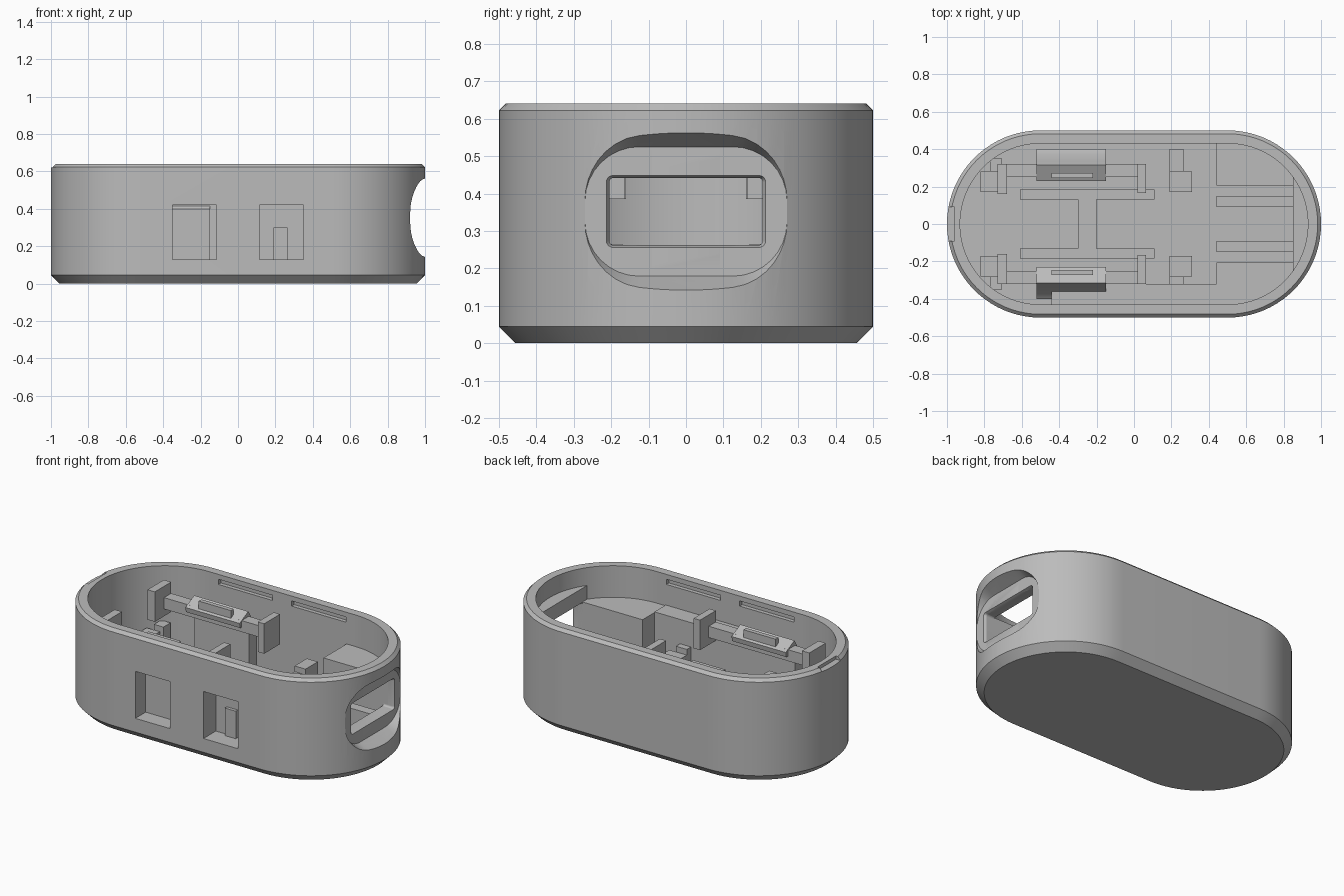
import bpy, bmesh, math

old = bpy.data.objects.get("Cube")
if old:
    bpy.data.objects.remove(old, do_unlink=True)

grey = bpy.data.materials.new("matte_grey")
grey.use_nodes = True
grey.diffuse_color = (0.5, 0.5, 0.5, 1)
grey.node_tree.nodes["Principled BSDF"].inputs["Base Color"].default_value = (0.5, 0.5, 0.5, 1)

FLOOR = 0.07
WALL = 0.07
parts = []


def loft(name, rings, keep=True):
    """Closed solid skinned through rings of equal length."""
    bm = bmesh.new()
    loops = [[bm.verts.new(p) for p in ring] for ring in rings]
    n = len(loops[0])
    for a, b in zip(loops, loops[1:]):
        for i in range(n):
            bm.faces.new((a[i], a[(i + 1) % n], b[(i + 1) % n], b[i]))
    bm.faces.new(loops[0])
    bm.faces.new(loops[-1])
    bmesh.ops.recalc_face_normals(bm, faces=bm.faces)
    mesh = bpy.data.meshes.new(name)
    bm.to_mesh(mesh)
    bm.free()
    mesh.materials.append(grey)
    obj = bpy.data.objects.new(name, mesh)
    bpy.context.scene.collection.objects.link(obj)
    if keep:
        parts.append(obj)
    else:
        obj.hide_render = True
    return obj


def box(name, x, y, z, keep=True):
    rings = [[(x[0], y[0], h), (x[1], y[0], h), (x[1], y[1], h), (x[0], y[1], h)] for h in z]
    return loft(name, rings, keep)


def rounded(hw, hh, r, seg):
    """Rounded rectangle outline as 2D points."""
    pts = []
    for q, (sx, sy) in enumerate([(1, 1), (-1, 1), (-1, -1), (1, -1)]):
        for i in range(seg + 1):
            a = math.pi / 2 * (q + i / seg)
            pts.append((sx * (hw - r) + r * math.cos(a), sy * (hh - r) + r * math.sin(a)))
    return pts


def stadium(inset, z):
    r = 0.5 - inset
    return [(x, y, z) for x, y in rounded(0.5 + r, r + 0.0005, r, 20)]


def end_ring(x, hw, hh, r):
    return [(x, y, 0.352 + z) for y, z in rounded(hw, hh, r, 8)]


def boolean(obj, tool, mode="DIFFERENCE"):
    mod = obj.modifiers.new(mode, "BOOLEAN")
    mod.operation = mode
    mod.solver = "EXACT"
    mod.object = tool
    bpy.context.view_layer.update()
    done = obj.evaluated_get(bpy.context.evaluated_depsgraph_get())
    mesh = bpy.data.meshes.new_from_object(done)
    obj.modifiers.clear()
    obj.data = mesh


# Case shell: chamfered base, wall, rim and cavity in one skin
shell = loft("case_shell", [stadium(0.045, 0), stadium(0, 0.045), stadium(0, 0.622),
                            stadium(0.018, 0.64), stadium(WALL, 0.64), stadium(WALL, FLOOR)])

# Thick end wall and front wall backing
end_wall = box("end_wall", (0.85, 0.98), (-0.4, 0.4), (0.05, 0.53))
backing = box("front_wall_backing", (-0.44, 0.44), (-0.45, -0.32), (0.05, 0.45))
blocks = [box(f"end_block_{n}", (0.44, 0.88), sorted((s * 0.205, s * 0.45)), (0.05, 0.445))
          for s, n in ((1, "back"), (-1, "front"))]

# Trim the inner blocks to the curved wall
envelope = loft("envelope", [stadium(0.04, 0.03), stadium(0.04, 0.6)], False)
for obj in [end_wall] + blocks:
    boolean(obj, envelope, "INTERSECT")

# Port recess and port opening
recess = loft("recess_cutter", [end_ring(0.92, 0.27, 0.173, 0.145),
                                end_ring(1.04, 0.326, 0.229, 0.2)], False)
port = loft("port_cutter", [end_ring(0.75, 0.205, 0.09, 0.012), end_ring(0.905, 0.205, 0.09, 0.012),
                            end_ring(0.92, 0.213, 0.096, 0.018),
                            end_ring(0.96, 0.213, 0.096, 0.018)], False)
for obj in (shell, end_wall):
    boolean(obj, recess)
    boolean(obj, port)
tools = [envelope, recess, port]

# Front pockets
for x in ((-0.35, -0.115), (0.115, 0.35)):
    pocket = box("pocket_cutter", x, (-0.6, -0.38), (0.13, 0.42), False)
    tools.append(pocket)
    boolean(shell, pocket)
    boolean(backing, pocket)

# Lid grooves inside both long walls, and the pry notch in the rim
for x in ((-0.435, -0.065), (0.065, 0.435)):
    for y in ((0.4, 0.455), (-0.455, -0.4)):
        tools.append(box("groove_cutter", x, y, (0.578, 0.61), False))
        boolean(shell, tools[-1])
tools.append(box("notch_cutter", (-1.1, -0.96), (-0.09, 0.09), (0.62, 0.7), False))
boolean(shell, tools[-1])
for t in tools:
    bpy.data.objects.remove(t, do_unlink=True)

# Mirrored inner fittings
LATCH = [(0.32, 0.05), (0.4, 0.05), (0.4, 0.4), (0.375, 0.42), (0.335, 0.5),
         (0.315, 0.532), (0.23, 0.49), (0.235, 0.46), (0.32, 0.45)]
for s, side in ((1, "back"), (-1, "front")):
    def span(a, b):
        return sorted((s * a, s * b))

    # Latch with its rail, lip and end posts
    loft("latch_" + side, [[(x, s * y, z) for y, z in LATCH] for x in (-0.52, -0.15)])
    box("latch_lip_" + side, (-0.44, -0.22), span(0.245, 0.272), (0.48, 0.545))
    box("rail_" + side, (-0.7, 0.04), span(0.25, 0.32), (0.43, 0.5))
    box("left_post_" + side, (-0.73, -0.68), span(0.16, 0.32), (0.385, 0.57))
    box("right_post_" + side, (0.02, 0.063), span(0.165, 0.32), (0.385, 0.57))

    # Low board supports with taller outer steps
    box("left_support_" + side, (-0.82, -0.73), span(0.17, 0.28), (0.05, 0.265))
    box("left_step_" + side, (-0.77, -0.705), span(0.28, 0.35), (0.05, 0.3))
    box("right_support_" + side, (0.19, 0.31), span(0.17, 0.28), (0.05, 0.265))
    box("right_step_" + side, (0.19, 0.265), span(0.28, 0.4), (0.05, 0.3))

    # Floor ribs
    box("floor_rib_" + side, (-0.61, 0.11), span(0.13, 0.185), (0.05, 0.2))
    box("port_rib_" + side, (0.44, 0.86), span(0.09, 0.15), (0.05, 0.25))

box("floor_cross_rib", (-0.3, -0.2), (-0.14, 0.14), (0.05, 0.2))

# Smooth curves, keep sharp edges
bpy.ops.object.select_all(action="DESELECT")
for obj in parts:
    obj.select_set(True)
bpy.context.view_layer.objects.active = shell
bpy.ops.object.shade_smooth_by_angle(angle=math.radians(25))
